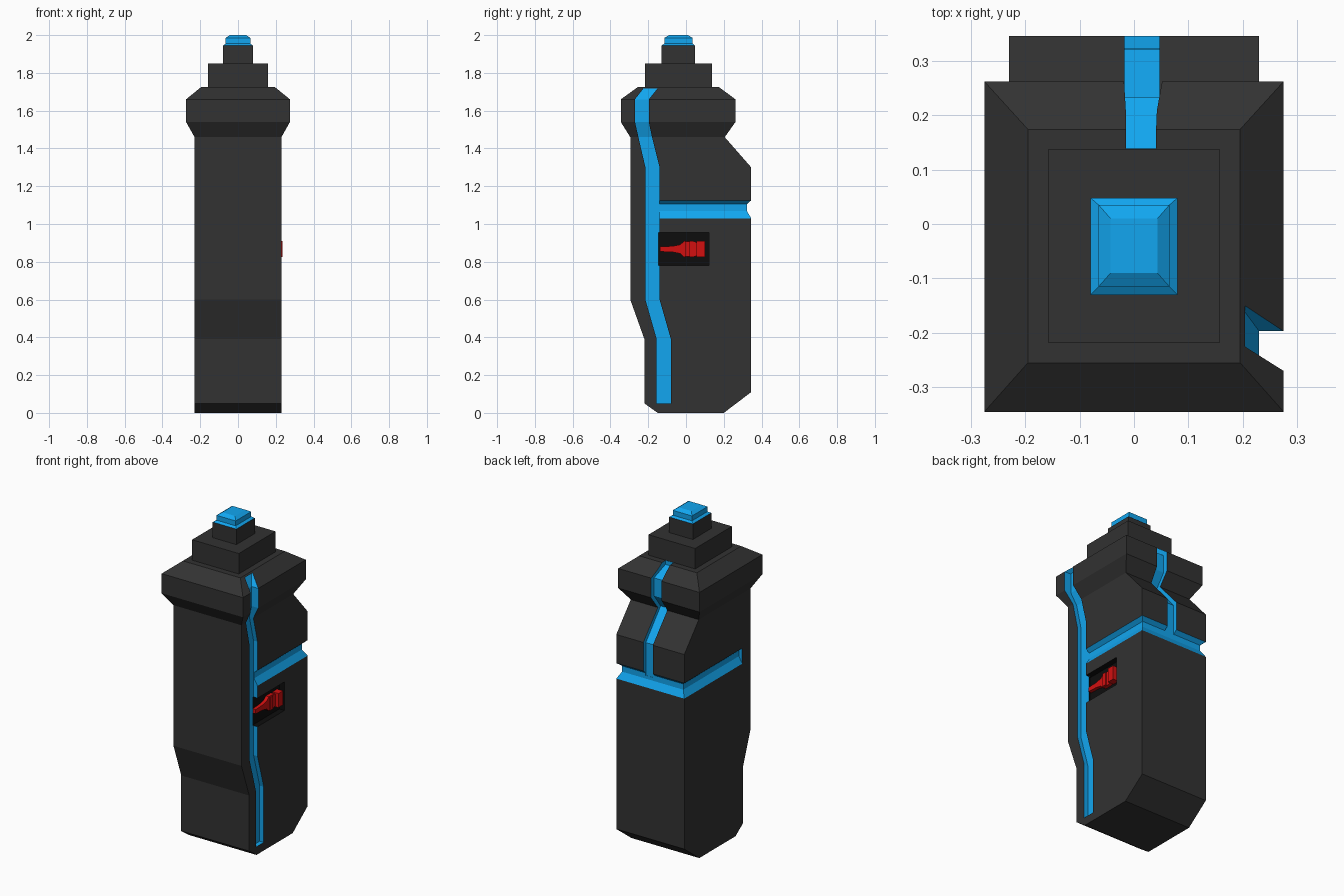
import bpy, bmesh

if "Cube" in bpy.data.objects:
    bpy.data.objects.remove(bpy.data.objects["Cube"])


def material(name, rgb):
    m = bpy.data.materials.new(name)
    m.diffuse_color = (*rgb, 1)
    m.use_nodes = True
    m.node_tree.nodes["Principled BSDF"].inputs["Base Color"].default_value = m.diffuse_color
    return m


DARK = material("dark_grey", (0.032, 0.032, 0.032))
BLUE = material("blue", (0.006, 0.38, 0.87))
BLACK = material("black", (0.004, 0.004, 0.004))
RED = material("red", (0.65, 0.005, 0.005))


def loft(rings):
    """Closed solid through matching rings of points."""
    bm = bmesh.new()
    loops = [[bm.verts.new(p) for p in ring] for ring in rings]
    n = len(loops[0])
    for a, b in zip(loops, loops[1:]):
        for i in range(n):
            j = (i + 1) % n
            bm.faces.new((a[i], a[j], b[j], b[i]))
    bm.faces.new(loops[0])
    bm.faces.new(loops[-1])
    bmesh.ops.recalc_face_normals(bm, faces=bm.faces)
    return bm


def finish(bm, name, *mats):
    me = bpy.data.meshes.new(name)
    bm.to_mesh(me)
    bm.free()
    for m in mats:
        me.materials.append(m)
    ob = bpy.data.objects.new(name, me)
    bpy.context.collection.objects.link(ob)
    return ob


def slab(profile, x0, x1):
    """Side profile of (y, z) points extruded along x."""
    return loft([[(x, y, z) for y, z in profile] for x in (x0, x1)])


def cut(target, bm, name, mat):
    """Carve a channel whose new faces take the given colour."""
    cutter = finish(bm, name, mat)
    cutter.hide_render = True
    mod = target.modifiers.new(name, 'BOOLEAN')
    mod.operation = 'DIFFERENCE'
    mod.solver = 'EXACT'
    mod.material_mode = 'TRANSFER'
    mod.object = cutter
    bpy.context.view_layer.objects.active = target
    bpy.ops.object.modifier_apply(modifier=mod.name)
    bpy.data.objects.remove(cutter)


# Body profile, then collar, stepped neck and cap drawn up from its top face
bm = slab([(-0.15, 0), (0.2, 0), (0.345, 0.11), (0.345, 1.30), (0.205, 1.46),
           (-0.295, 1.46), (-0.295, 0.60), (-0.22, 0.39), (-0.22, 0.05)], -0.23, 0.23)
top = max(bm.faces, key=lambda f: f.calc_center_median().z)
for z, hx, y0, y1 in [(1.54, 0.275, -0.345, 0.262), (1.66, 0.275, -0.345, 0.262),
                      (1.725, 0.195, -0.255, 0.174), (1.725, 0.158, -0.218, 0.137),
                      (1.85, 0.158, -0.218, 0.137), (1.85, 0.08, -0.13, 0.048),
                      (1.945, 0.08, -0.13, 0.048), (1.955, 0.065, -0.115, 0.035),
                      (1.985, 0.065, -0.115, 0.035), (2.0, 0.043, -0.09, 0.01)]:
    c = top.calc_center_median()
    top = bmesh.ops.extrude_discrete_faces(bm, faces=[top])["faces"][0]
    for v in top.verts:
        v.co = (hx if v.co.x > c.x else -hx, y1 if v.co.y > c.y else y0, z)
bmesh.ops.recalc_face_normals(bm, faces=bm.faces)
for f in bm.faces:
    f.material_index = int(f.calc_center_median().z > 1.946)
body = finish(bm, "body", DARK, BLUE)

# Long channel down the right side: z, near y, far y, floor x
path = [(0.05, -0.155, -0.08, 0.203), (0.39, -0.155, -0.08, 0.203),
        (0.60, -0.215, -0.14, 0.203), (1.30, -0.215, -0.14, 0.203),
        (1.46, -0.252, -0.18, 0.203), (1.54, -0.27, -0.197, 0.23),
        (1.66, -0.27, -0.197, 0.23), (1.718, -0.225, -0.15, 0.195)]
cut(body, loft([[(x, a, z), (0.4, a, z), (0.4, b, z), (x, b, z)]
                for z, a, b, x in path]), "side_channel", BLUE)

# Belt channel round the back, mitred at the corners
belt = [(-0.05, 1.03), (0, 1.03), (0.023, 1.07), (0.023, 1.105), (0, 1.125), (-0.05, 1.125)]
rings = []
for side, y_end in ((-1, -0.215), (-1, None), (1, None), (1, -0.16)):
    rings.append([(side * (0.23 - d), 0.345 - d if y_end is None else y_end, z)
                  for d, z in belt])
cut(body, loft(rings), "belt_channel", BLUE)

# Short channel up the back: z, left x, right x, floor y
path = [(1.09, -0.017, 0.047, 0.321), (1.29, -0.017, 0.047, 0.321),
        (1.46, -0.017, 0.047, 0.178), (1.54, -0.019, 0.054, 0.232),
        (1.65, -0.019, 0.054, 0.232), (1.70, -0.015, 0.042, 0.139),
        (1.735, -0.014, 0.04, 0.139)]
cut(body, loft([[(a, y, z), (a, 0.5, z), (b, 0.5, z), (b, y, z)]
                for z, a, b, y in path]), "back_channel", BLUE)

# Black switch recess
cut(body, slab([(-0.145, 0.78), (0.122, 0.78), (0.122, 0.955), (-0.145, 0.955)],
               0.195, 0.3), "switch_recess", BLACK)

# Red switch: tapered lever, flared middle and raised end knob
half = [(-0.137, 0.013), (-0.07, 0.016), (-0.03, 0.024), (-0.01, 0.043), (0.035, 0.043),
        (0.055, 0.036), (0.07, 0.036)]
zc = 0.867
outline = [(y, zc - h) for y, h in half] + [(y, zc + h) for y, h in reversed(half)]
finish(slab(outline, 0.185, 0.216), "switch_lever", RED)
for name, y0, y1, h, x in (("switch_rib", -0.005, 0.02, 0.04, 0.224),
                           ("switch_knob", 0.055, 0.1, 0.043, 0.235)):
    finish(slab([(y0, zc - h), (y1, zc - h), (y1, zc + h), (y0, zc + h)],
                0.185, x), name, RED)
